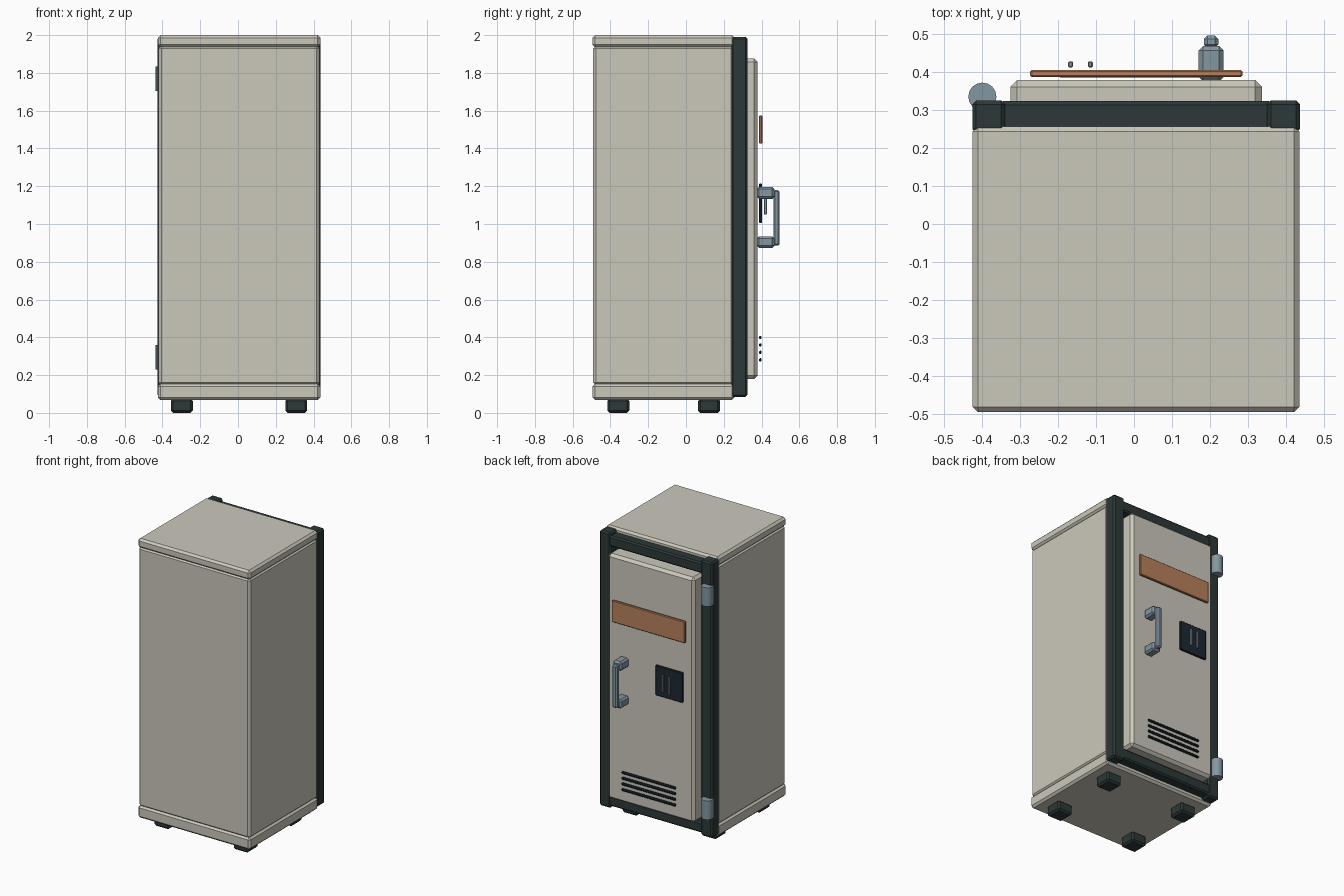
import bpy, bmesh
from mathutils import Matrix

if "Cube" in bpy.data.objects:
    bpy.data.objects.remove(bpy.data.objects["Cube"])

CX = 0.0055  # cabinet centre line (hinges stick out on the -x side)


def material(name, rgb):
    m = bpy.data.materials.new(name)
    m.diffuse_color = (*rgb, 1)
    m.use_nodes = True
    m.node_tree.nodes["Principled BSDF"].inputs["Base Color"].default_value = m.diffuse_color
    return m


CREAM = material("cream_paint", (0.60, 0.58, 0.50))
DARK = material("dark_frame", (0.025, 0.04, 0.04))
STEEL = material("blue_steel", (0.23, 0.31, 0.36))
COPPER = material("copper", (0.48, 0.22, 0.11))
NAVY = material("navy", (0.012, 0.022, 0.032))


def finish(name, bm, mat):
    me = bpy.data.meshes.new(name)
    bm.to_mesh(me)
    bm.free()
    me.materials.append(mat)
    ob = bpy.data.objects.new(name, me)
    bpy.context.collection.objects.link(ob)
    return ob


def box(name, x, y, z, mat, bevel=0.0):
    """Chamfered box from (min, max) ranges."""
    bm = bmesh.new()
    mid = [(a + b) / 2 for a, b in (x, y, z)]
    size = [b - a for a, b in (x, y, z)]
    bmesh.ops.create_cube(bm, size=1, matrix=Matrix.Translation(mid) @ Matrix.Diagonal((*size, 1)))
    if bevel:
        bmesh.ops.bevel(bm, geom=bm.edges[:], offset=bevel, segments=1,
                        affect='EDGES', profile=0.5)
    return finish(name, bm, mat)


def around(c, half):
    return (c - half, c + half)


# Cabinet shell: base slab, main body and top slab with narrow grooves
box("base_slab", around(CX, 0.430), (-0.495, 0.257), (0.068, 0.154), CREAM, 0.014)
box("main_body", around(CX, 0.427), (-0.492, 0.255), (0.145, 1.945), CREAM, 0.016)
box("top_slab", around(CX, 0.430), (-0.495, 0.257), (1.936, 2.0), CREAM, 0.014)

# Feet
for sx in (-1, 1):
    for y in (-0.358, 0.122):
        box("foot", around(CX + sx * 0.303, 0.058), around(y, 0.058), (0, 0.075), DARK, 0.012)

# Door frame: posts slightly longer than the rails, dark backing behind the door
for sx in (-1, 1):
    box("frame_post", around(CX + sx * 0.388, 0.043), (0.24, 0.325), (0.085, 1.99), DARK, 0.010)
for name, z in (("top_rail", (1.895, 1.97)), ("bottom_rail", (0.10, 0.175))):
    box(name, around(CX, 0.36), (0.245, 0.323), z, DARK, 0.010)
box("door_seal", around(CX, 0.36), (0.25, 0.265), (0.15, 1.92), DARK)

# Door panel
box("door", around(CX, 0.331), (0.26, 0.379), (0.18, 1.876), CREAM, 0.018)

# Copper plate and keypad panel with two slots
box("copper_plate", (-0.273, 0.285), (0.387, 0.405), (1.425, 1.574), COPPER, 0.004)
box("lock_panel", (-0.254, -0.047), (0.387, 0.403), (1.006, 1.214), NAVY, 0.004)
for x in (-0.167, -0.115):
    box("lock_slot", around(x, 0.0065), (0.412, 0.428), (1.05, 1.17), STEEL, 0.003)

# Handle: two mounts and a grip bar
for z in ((1.133, 1.197), (0.873, 0.935)):
    box("handle_mount", around(0.203, 0.033), (0.375, 0.468), z, STEEL, 0.012)
box("handle_grip", around(0.203, 0.019), (0.463, 0.496), (0.885, 1.18), STEEL, 0.009)

# Vent slits
for i in range(4):
    box("vent_slit", around(0.008, 0.207), (0.386, 0.401), around(0.281 + i * 0.0395, 0.0085), NAVY, 0.005)

# Hinge barrels
for z in (0.294, 1.769):
    bm = bmesh.new()
    bmesh.ops.create_cone(bm, cap_ends=True, segments=16, radius1=0.037, radius2=0.037,
                          depth=0.13, matrix=Matrix.Translation((-0.399, 0.335, z)))
    ob = finish("hinge_barrel", bm, STEEL)
    bpy.context.view_layer.objects.active = ob
    ob.select_set(True)
    bpy.ops.object.shade_smooth_by_angle()
    ob.select_set(False)
